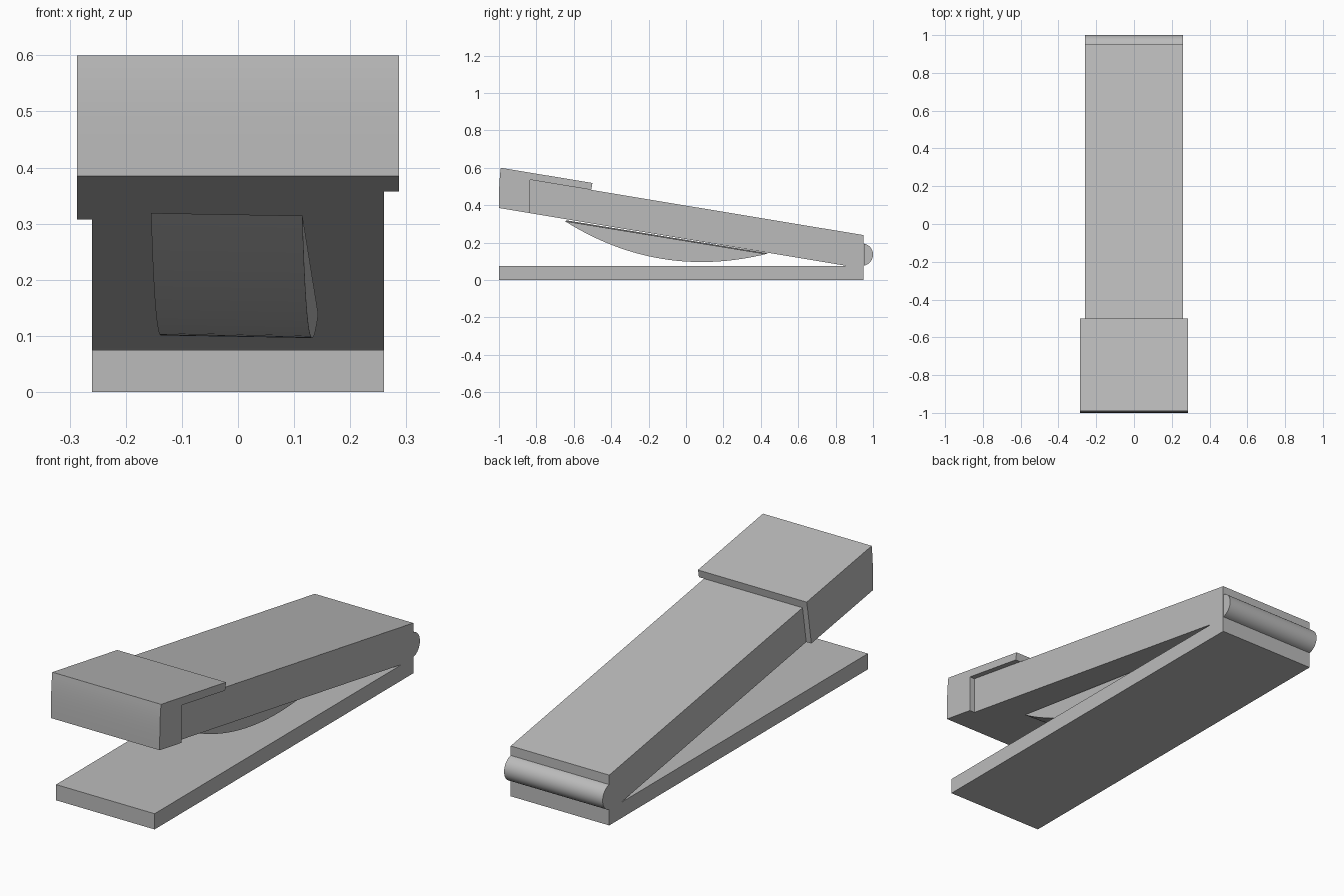
import bpy
import bmesh
import math
from mathutils import Vector, Matrix

cube = bpy.data.objects.get("Cube")
if cube:
    bpy.data.objects.remove(cube, do_unlink=True)

grey = bpy.data.materials.new("plain grey")
grey.use_nodes = True
colour = (0.5, 0.5, 0.5, 1)
grey.diffuse_color = colour
grey.node_tree.nodes["Principled BSDF"].inputs["Base Color"].default_value = colour


def prism(name, profile, x0, x1, smooth=False):
    """Extrude a (y, z) side profile from x0 to x1."""
    bm = bmesh.new()
    face = bm.faces.new([bm.verts.new((x0, y, z)) for y, z in profile])
    side = bmesh.ops.extrude_face_region(bm, geom=[face])["geom"]
    bmesh.ops.translate(bm, vec=(x1 - x0, 0, 0),
                        verts=[v for v in side if isinstance(v, bmesh.types.BMVert)])
    bmesh.ops.recalc_face_normals(bm, faces=bm.faces)
    mesh = bpy.data.meshes.new(name)
    bm.to_mesh(mesh)
    bm.free()
    mesh.materials.append(grey)
    obj = bpy.data.objects.new(name, mesh)
    bpy.context.collection.objects.link(obj)
    if smooth:
        bpy.ops.object.select_all(action="DESELECT")
        obj.select_set(True)
        bpy.context.view_layer.objects.active = obj
        bpy.ops.object.shade_smooth_by_angle(angle=math.radians(30))
    return obj


W, CAP_W = 0.26, 0.287        # half widths of the body and the end cap
SLOPE = -0.166                # tilt of the arm
BACK, SPLIT = 0.95, -0.835    # rear face, joint between arm and cap


def under(y):
    return 0.385 + SLOPE * (y + 1)


def top(y):
    return 0.24 + SLOPE * (y - BACK)


def cap_top(y):
    return 0.6 + SLOPE * (y + 0.99)


# Flat base and sloping arm, meeting in a wedge at the rear
prism("base", [(-1, 0), (BACK, 0), (BACK, 0.075), (-1, 0.075)], -W, W)
prism("arm", [(SPLIT, under(SPLIT)), (0.84, 0.079), (0.86, 0.075), (BACK, 0.075),
              (BACK, top(BACK)), (SPLIT, top(SPLIT))], -W, W)

# Rounded hinge bead on the rear face
angles = [math.radians(-80 + 160 * i / 24) for i in range(25)]
prism("hinge_bead", [(0.94 + 0.06 * math.cos(a), 0.136 + 0.06 * math.sin(a))
                     for a in angles], -W, W, True)

# End cap with a gently curved front
front = [(-1 + 0.01 * t ** 3, 0.385 + 0.215 * t) for t in [i / 10 for i in range(11)]]
prism("end_cap", [(SPLIT, under(SPLIT))] + front + [(SPLIT, cap_top(SPLIT))],
      -CAP_W, CAP_W, True)

# Cap lip lying over the arm, and the cap's long cheek on one side
prism("cap_lip", [(SPLIT, top(SPLIT)), (-0.507, top(-0.507)),
                  (-0.5, cap_top(-0.5)), (SPLIT, cap_top(SPLIT))], -CAP_W, CAP_W)
prism("cap_cheek", [(SPLIT, under(SPLIT)), (-0.535, under(-0.535)),
                    (-0.507, top(-0.507)), (SPLIT, top(SPLIT))], -CAP_W, -W)

# Curved pad hanging just below the arm, slightly turned
LENGTH, SAG = 1.09, 0.115
steps = [i / 32 for i in range(33)]
pad = prism("curved_pad", [(LENGTH * (t - 0.5), -4 * SAG * t * (1 - t)) for t in steps],
            -0.135, 0.135, True)
pad.matrix_world = (Matrix.Translation(Vector((-0.006, -0.105, 0.229)))
                    @ Matrix.Rotation(math.radians(-1.5), 4, "Z")
                    @ Matrix.Rotation(math.atan(-0.163), 4, "X")
                    @ Matrix.Rotation(math.radians(1), 4, "Y"))
